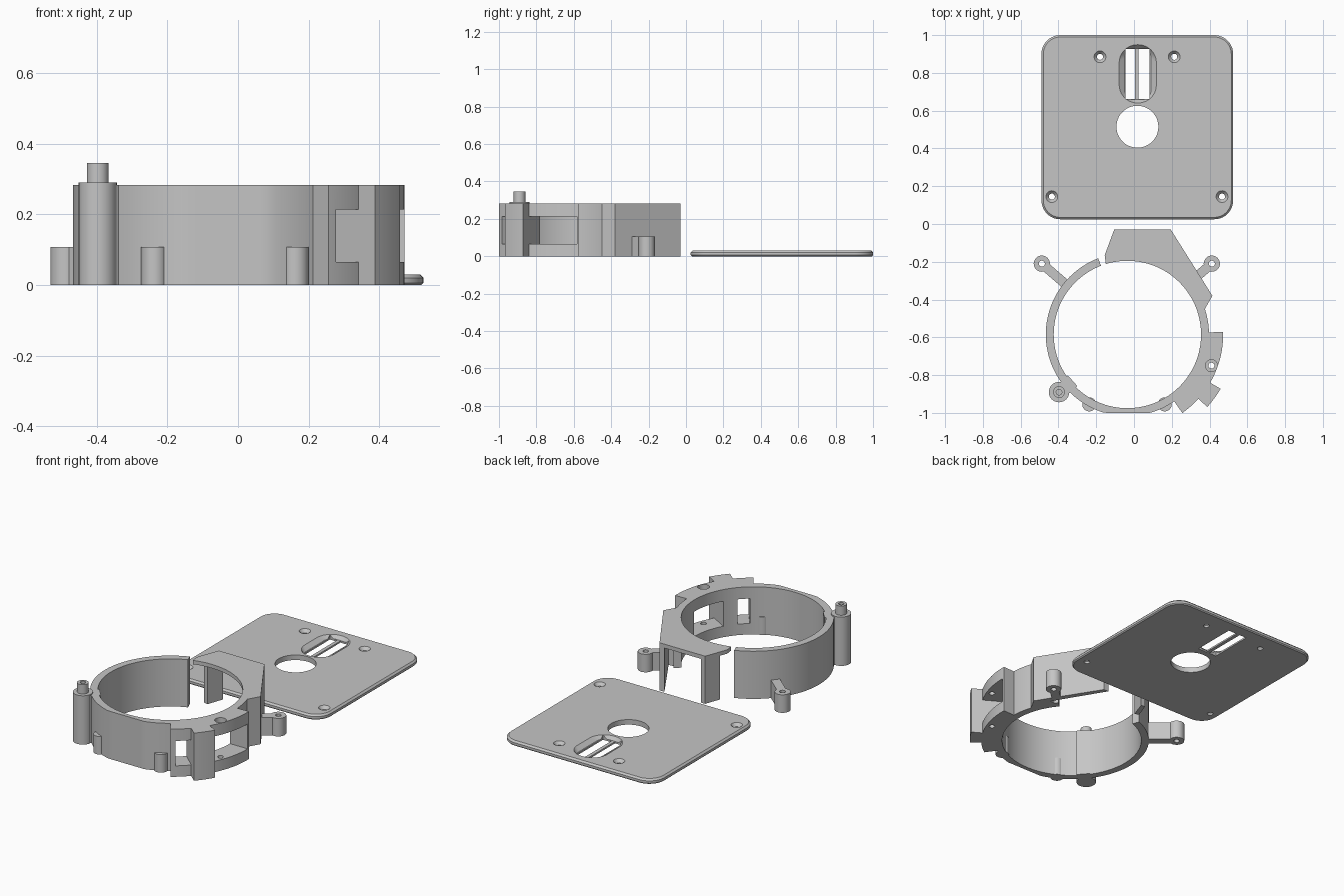
import bpy, bmesh, math
from mathutils import Vector

if "Cube" in bpy.data.objects:
    bpy.data.objects.remove(bpy.data.objects["Cube"])

grey = bpy.data.materials.new("plain_grey")
grey.diffuse_color = (0.56, 0.56, 0.56, 1)
grey.use_nodes = True
grey.node_tree.nodes["Principled BSDF"].inputs["Base Color"].default_value = grey.diffuse_color
CX, CY, RI, RO, H = -0.035, -0.585, 0.39, 0.432, 0.283


def loft(name, layers):
    """Closed solid through matching outlines [(points, z), ...]."""
    bm = bmesh.new()
    rows = [[bm.verts.new((x, y, z)) for x, y in pts] for pts, z in layers]
    n = len(rows[0])
    for a, b in zip(rows, rows[1:]):
        for i in range(n):
            j = (i + 1) % n
            bm.faces.new((a[i], a[j], b[j], b[i]))
    bm.faces.new(rows[0][::-1])
    bm.faces.new(rows[-1])
    bmesh.ops.recalc_face_normals(bm, faces=bm.faces)
    me = bpy.data.meshes.new(name)
    bm.to_mesh(me)
    bm.free()
    ob = bpy.data.objects.new(name, me)
    bpy.context.collection.objects.link(ob)
    me.materials.append(grey)
    return ob


def prism(name, pts, z0, z1):
    return loft(name, [(pts, z0), (pts, z1)])


def arc(cx, cy, r, a0, a1, n):
    return [(cx + r * math.cos(math.radians(a0 + (a1 - a0) * i / n)),
             cy + r * math.sin(math.radians(a0 + (a1 - a0) * i / n))) for i in range(n + 1)]


def circle(x, y, r, n=32):
    return arc(x, y, r, 0, 360, n)[:-1]


def sector(r0, r1, a0, a1, n=24):
    return arc(CX, CY, r1, a0, a1, n) + arc(CX, CY, r0, a1, a0, n)


def rounded(x0, x1, y0, y1, r, n=10):
    return (arc(x1 - r, y1 - r, r, 0, 90, n) + arc(x0 + r, y1 - r, r, 90, 180, n)
            + arc(x0 + r, y0 + r, r, 180, 270, n) + arc(x1 - r, y0 + r, r, 270, 360, n))


def modify(ob, cutters, op='DIFFERENCE'):
    """Apply booleans and remove the helper solids."""
    for c in cutters:
        c.hide_render = True
        m = ob.modifiers.new("b", 'BOOLEAN')
        m.object, m.operation, m.solver = c, op, 'EXACT'
    dg = bpy.context.evaluated_depsgraph_get()
    dg.update()
    me = bpy.data.meshes.new_from_object(ob.evaluated_get(dg))
    ob.modifiers.clear()
    ob.data = me
    for c in cutters:
        bpy.data.objects.remove(c)
    return ob


def hole(x, y, r, z0=-0.1, z1=0.5):
    return prism("cutter", circle(x, y, r, 24), z0, z1)


def bar(name, p, q, w, z0, z1):
    p, q = Vector(p), Vector(q)
    d = (q - p).normalized() * (w / 2)
    s = Vector((-d.y, d.x))
    return prism(name, [tuple(v) for v in (p - s, q - s, q + s, p + s)], z0, z1)


# Cover plate: rounded, chamfered slab
def outline(i):
    return rounded(-0.49 + i, 0.525 - i, 0.025 + i, 1.0 - i, 0.1 - i)


plate = loft("cover_plate", [(outline(0.006), 0), (outline(0), 0.006),
                             (outline(0), 0.02), (outline(0.01), 0.03)])
# Large hole, finger recess, then the two slots and countersunk screw holes
cuts = [prism("cutter", circle(0.018, 0.515, 0.111, 48), -0.1, 0.1),
        loft("cutter", [(rounded(-0.05, 0.09, 0.658, 0.93, 0.05), 0.01),
                        (rounded(-0.08, 0.12, 0.64, 0.95, 0.098), 0.031)])]
for x0, x1 in ((-0.044, 0.004), (0.025, 0.083)):
    cuts.append(prism("cutter", [(x0, 0.661), (x1, 0.661), (x1, 0.926), (x0, 0.926)], -0.1, 0.1))
for x, y in ((-0.18, 0.885), (0.213, 0.885), (-0.435, 0.145), (0.466, 0.145)):
    cuts.append(loft("cutter", [(circle(x, y, 0.016), -0.01), (circle(x, y, 0.016), 0.012),
                                (circle(x, y, 0.032), 0.031)]))
modify(plate, cuts)

# Ring body, open at the back, flattened at the front
ring = prism("ring_body", [(x, max(y, -1.0)) for x, y in sector(RI, RO, 111, 400, 96)], 0, H)

# Side bracket: curved flange and the full-height block, both windowed with the ring
bracket = prism("side_bracket", sector(RI + 0.02, 0.507, -55, 1.5), 0, H)
block = prism("cutter", sector(RI + 0.02, 0.571, -42.2, -30.2, 6), 0, H)
modify(bracket, [block], 'UNION')
modify(ring, [bracket], 'UNION')
modify(ring, [prism("cutter", sector(0.3, 0.7, -30.2, 0.2), 0.065, 0.213),
              prism("cutter", sector(0.3, 0.7, -52, -42.2), 0.065, 0.213),
              hole(0.41, -0.75, 0.016), hole(0.41, -0.75, 0.032, 0.255)])

# Rear housing: thin roof and walls, with an open back
roof = [(-0.155, -0.165), (-0.105, -0.03), (0.195, -0.03), (0.415, -0.38), (0.375, -0.45)]
prism("housing_roof", roof + arc(CX, CY, RI, 18, 107, 40), 0.26, H)
prism("housing_left_wall", [(-0.105, -0.03), (-0.138, -0.12), (-0.112, -0.128), (-0.078, -0.03)], 0, H)
prism("housing_right_wall", [(0.195, -0.03), (0.415, -0.38), (0.375, -0.45), (0.355, -0.44),
                             (0.372, -0.375), (0.163, -0.03)], 0, H)
prism("housing_gusset", arc(CX, CY, RI + 0.002, 18, 40, 12) + [(0.36, -0.32), (0.41, -0.38), (0.375, -0.45)],
      0, H)

# Mounting ears with arms
for side, (x, y), end in (("left", (-0.488, -0.21), (-0.355, -0.325)),
                          ("right", (0.412, -0.21), (0.33, -0.28))):
    ear = prism(side + "_ear", circle(x, y, 0.043), 0, 0.107)
    modify(ear, [bar("cutter", (x, y), end, 0.05, 0, 0.107)], 'UNION')
    modify(ear, [hole(x, y, 0.016)])

# Small front posts
for side, x in (("left", -0.237), ("right", 0.163)):
    prism(side + "_front_post", circle(x, -0.955, 0.037), 0, 0.107)

# Tall pillar with hollow pin and web to the ring
pillar = prism("pillar", circle(-0.397, -0.89, 0.054), 0, 0.29)
modify(pillar, [prism("cutter", circle(-0.397, -0.89, 0.031), 0.2, 0.345)], 'UNION')
modify(pillar, [hole(-0.397, -0.89, 0.015, 0.2)])
bar("pillar_web", (-0.37, -0.87), (-0.325, -0.83), 0.075, 0, H)

# Smooth the curved walls, keep edges crisp
bpy.ops.object.select_all(action='SELECT')
bpy.context.view_layer.objects.active = ring
bpy.ops.object.shade_smooth_by_angle(angle=math.radians(25))
